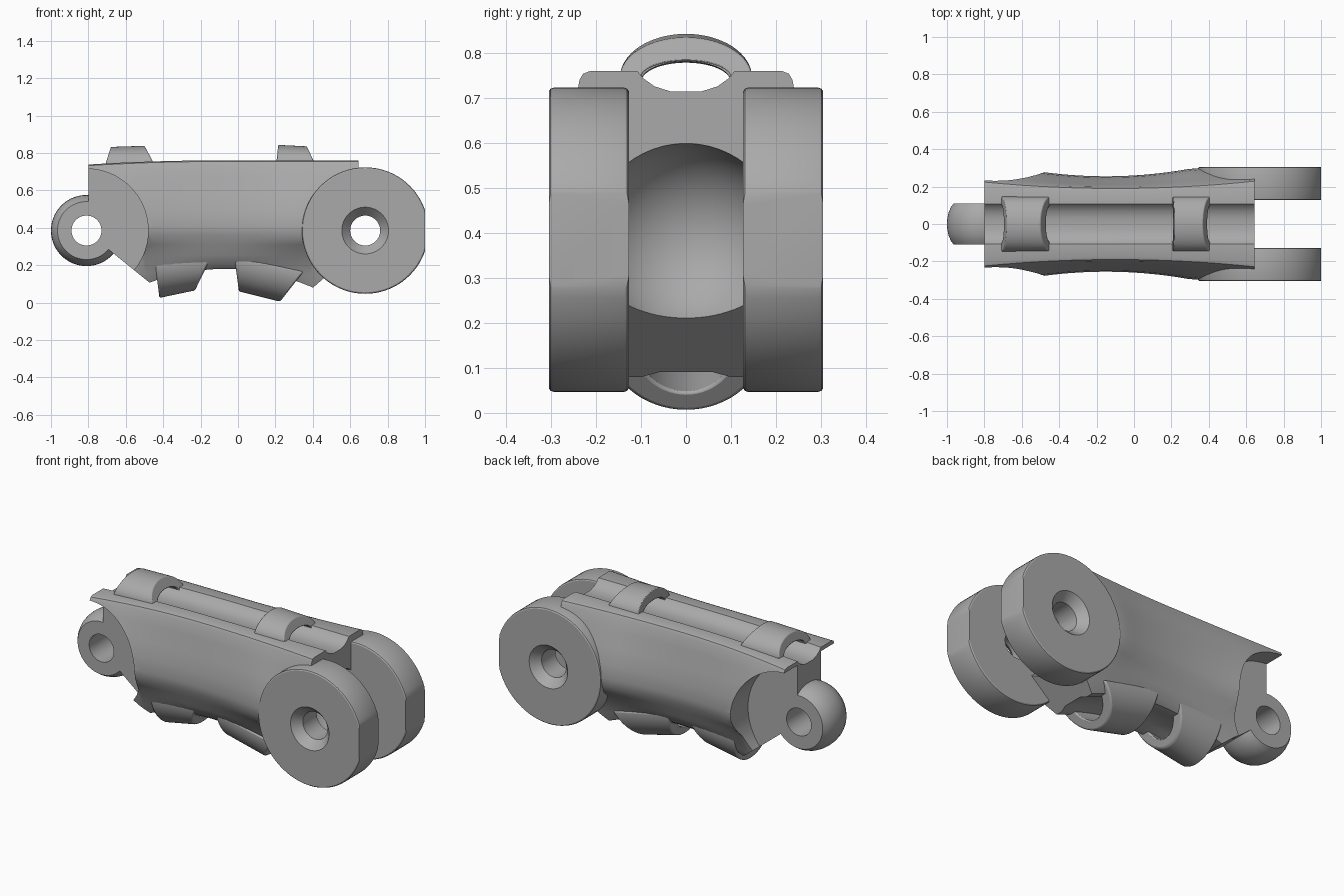
import bpy, bmesh
from math import sin, cos, pi, radians
from mathutils import Vector, Matrix

cube = bpy.data.objects.get("Cube")
if cube:
    bpy.data.objects.remove(cube)

grey = bpy.data.materials.new("plain_grey")
grey.use_nodes = True
grey.diffuse_color = (0.4, 0.4, 0.4, 1)
grey.node_tree.nodes["Principled BSDF"].inputs["Base Color"].default_value = (0.4, 0.4, 0.4, 1)

AXLE_Z = 0.385
EYE_X, FORK_X = -0.81, 0.68


def finish(bm, name):
    bmesh.ops.recalc_face_normals(bm, faces=bm.faces[:])
    mesh = bpy.data.meshes.new(name)
    bm.to_mesh(mesh)
    bm.free()
    mesh.materials.append(grey)
    obj = bpy.data.objects.new(name, mesh)
    bpy.context.collection.objects.link(obj)
    return obj


def smooth(obj):
    bpy.ops.object.select_all(action='DESELECT')
    obj.select_set(True)
    bpy.context.view_layer.objects.active = obj
    bpy.ops.object.shade_smooth_by_angle(angle=radians(32))


def loft(bm, rings, closed=False):
    """Skin a list of point rings; cap the ends or join them into a loop."""
    rows = [[bm.verts.new(p) for p in ring] for ring in rings]
    pairs = list(zip(rows, rows[1:]))
    if closed:
        pairs.append((rows[-1], rows[0]))
    else:
        bm.faces.new(rows[0])
        bm.faces.new(rows[-1])
    for a, b in pairs:
        for i in range(len(a)):
            j = (i + 1) % len(a)
            bm.faces.new((a[i], a[j], b[j], b[i]))


def lathe(bm, profile, cx, segs=80):
    """Revolve a closed (radius, y) profile about an axle along y."""
    loft(bm, [[(cx + r * cos(t), y, AXLE_Z + r * sin(t)) for r, y in profile]
              for t in (2 * pi * k / segs for k in range(segs))], closed=True)


def slice_off(bm, point, normal):
    """Remove everything on the normal side of a plane and close the cut."""
    cut = bmesh.ops.bisect_plane(bm, geom=bm.verts[:] + bm.edges[:] + bm.faces[:],
                                 plane_co=point, plane_no=Vector(normal).normalized(),
                                 clear_outer=True)["geom_cut"]
    edges = [e for e in cut if isinstance(e, bmesh.types.BMEdge)]
    bmesh.ops.holes_fill(bm, edges=edges, sides=0)


def cylinder(bm, cx, y0, y1, radius):
    move = Matrix.Translation((cx, (y0 + y1) / 2, AXLE_Z)) @ Matrix.Rotation(pi / 2, 4, 'X')
    bmesh.ops.create_cone(bm, cap_ends=True, segments=80, radius1=radius,
                          radius2=radius, depth=y1 - y0, matrix=move)


def carve(obj, build):
    """Subtract a temporary cutter from an object."""
    bm = bmesh.new()
    build(bm)
    cutter = finish(bm, "cutter")
    cutter.hide_render = True
    mod = obj.modifiers.new("carve", 'BOOLEAN')
    mod.operation, mod.solver, mod.object = 'DIFFERENCE', 'EXACT', cutter
    graph = bpy.context.evaluated_depsgraph_get()
    result = bpy.data.meshes.new_from_object(obj.evaluated_get(graph))
    obj.modifiers.clear()
    obj.data = result
    bpy.data.objects.remove(cutter)


# Body: waisted section with a cable groove above and below
def section(x):
    wt = 0.19 + 0.07 * (x + 0.1) ** 2
    wm = min(0.255 + 0.2 * (x + 0.15) ** 2, 0.298)
    zt = 0.76 - 0.045 * min(x + 0.1, 0) ** 2
    zb = 0.18 - 0.45 * (x + 0.07) ** 2
    half = [(0.035, zt - 0.045), (0.07, zt - 0.034), (0.095, zt - 0.016), (0.108, zt),
            (wt - 0.015, zt), (wt, zt - 0.006), (wt + 0.008, zt - 0.02),
            (wt * 0.7 + wm * 0.3, 0.67), (wt * 0.35 + wm * 0.65, 0.58),
            (wt * 0.1 + wm * 0.9, 0.49), (wm, 0.41), (wm - 0.008, 0.36),
            (wm - 0.035, 0.31), (0.2, 0.255), (0.165, zb * 0.6 + 0.09),
            (0.14, zb), (0.1, zb), (0.06, zb + 0.016)]
    return [(x, y, z) for y, z in half] + [(x, -y, z) for y, z in reversed(half)]


bm = bmesh.new()
loft(bm, [section(-0.8 + 1.445 * k / 28) for k in range(29)])
slice_off(bm, (-0.7, 0, 0.29), (-0.17, 0, -0.21))
slice_off(bm, (0.39, 0, 0.07), (0.14, 0, -0.16))
body = finish(bm, "body")


def side_clearance(bm):
    cylinder(bm, EYE_X, 0.11, 0.5, 0.33)
    cylinder(bm, EYE_X, -0.5, -0.11, 0.33)


def ball_socket(bm):
    bmesh.ops.create_uvsphere(bm, u_segments=64, v_segments=32, radius=0.217,
                              matrix=Matrix.Translation((FORK_X, 0, AXLE_Z)))


carve(body, side_clearance)
carve(body, ball_socket)
carve(body, lambda bm: cylinder(bm, EYE_X, -0.5, 0.5, 0.08))
carve(body, lambda bm: cylinder(bm, FORK_X, -0.5, 0.5, 0.122))
smooth(body)

# Rounded hinge eye
bm = bmesh.new()
barrel = [(0.155, 0.11), (0.17, 0.088), (0.182, 0.06), (0.188, 0.03)]
lathe(bm, [(0.08, -0.11)] + [(r, -y) for r, y in barrel] + [(0.19, 0)]
      + barrel[::-1] + [(0.08, 0.11)], EYE_X)
smooth(finish(bm, "hinge_eye"))

# Pair of fork discs with countersunk holes and a flat tip
for name, s in (("left", 1), ("right", -1)):
    bm = bmesh.new()
    disc = [(0.08, 0.127), (0.33, 0.127), (0.336, 0.131), (0.338, 0.137), (0.338, 0.295),
            (0.336, 0.301), (0.33, 0.305), (0.125, 0.305), (0.08, 0.255)]
    lathe(bm, [(r, s * y) for r, y in disc], FORK_X)
    slice_off(bm, (1, 0, 0), (1, 0, 0))
    smooth(finish(bm, name + "_fork_disc"))


# Cable guides: arched straps whose ends lean from base to tip
def strap(name, base, tip, outer, inner, depth):
    def ring(k):
        t = pi * k / 32
        pts = []
        for half_width, reach in ((outer, 1), (inner, depth)):
            side = [Vector((b[0], half_width * cos(t), b[1]))
                    + Vector((p[0] - b[0], 0, p[1] - b[1])) * reach * sin(t)
                    for b, p in zip(base, tip)]
            pts += side if reach == 1 else side[::-1]
        return pts
    bm = bmesh.new()
    loft(bm, [ring(k) for k in range(33)])
    obj = finish(bm, name)
    bev = obj.modifiers.new("soft_edges", 'BEVEL')
    bev.width, bev.segments, bev.limit_method = 0.008, 2, 'ANGLE'
    bev.angle_limit = radians(40)
    smooth(obj)


strap("top_guide_rear", [(-0.71, 0.735), (-0.445, 0.735)],
      [(-0.68, 0.832), (-0.5, 0.838)], 0.147, 0.1, 0.45)
strap("top_guide_front", [(0.205, 0.745), (0.41, 0.745)],
      [(0.215, 0.843), (0.368, 0.835)], 0.147, 0.1, 0.42)
strap("bottom_guide_rear", [(-0.445, 0.22), (-0.14, 0.25)],
      [(-0.42, 0.025), (-0.23, 0.065)], 0.18, 0.115, 0.76)
strap("bottom_guide_front", [(-0.02, 0.245), (0.35, 0.165)],
      [(0.005, 0.06), (0.225, 0.005)], 0.18, 0.115, 0.74)
